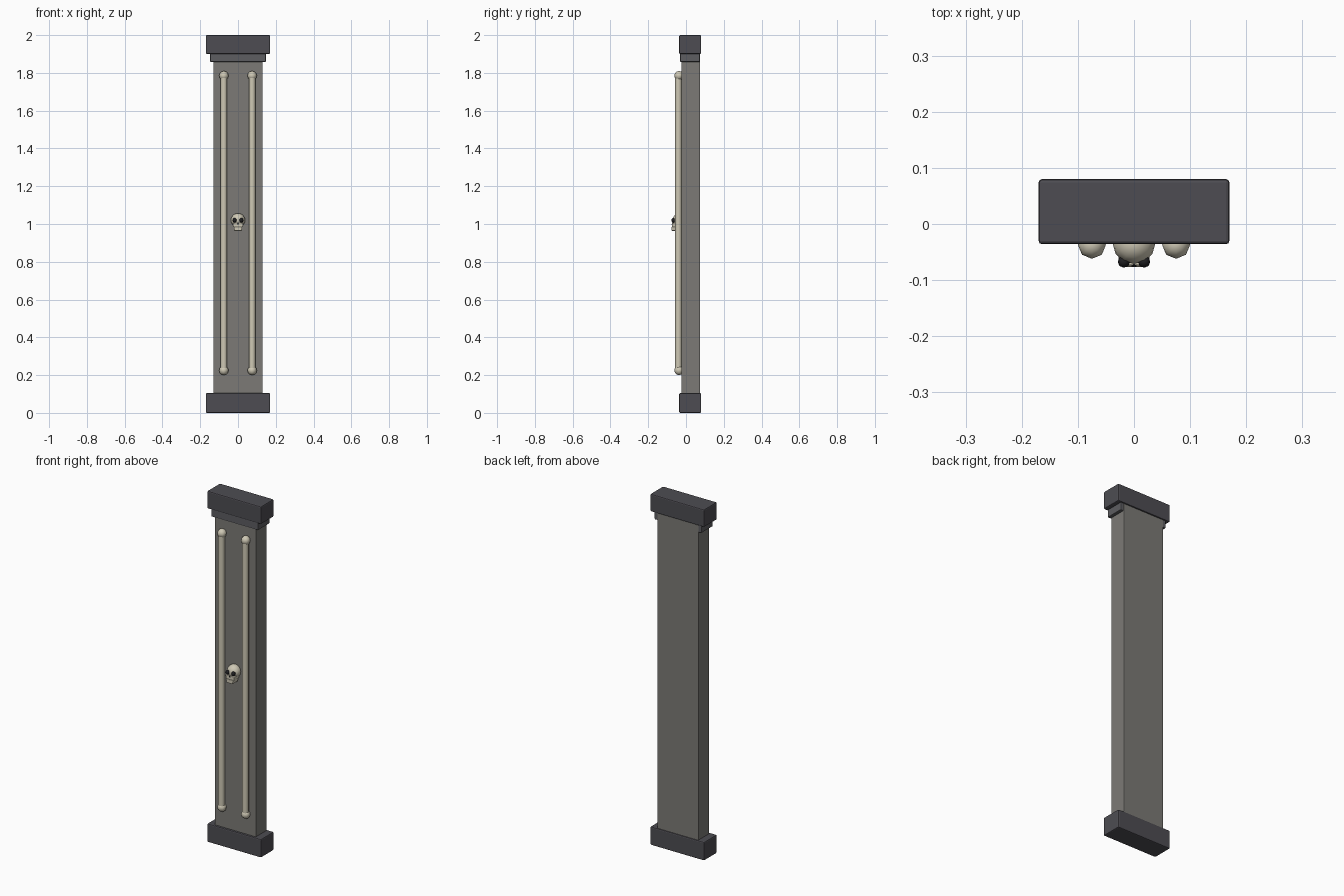
import bpy
from math import radians

if "Cube" in bpy.data.objects:
    bpy.data.objects.remove(bpy.data.objects["Cube"])


def material(name, rgb):
    m = bpy.data.materials.new(name)
    m.diffuse_color = (*rgb, 1)
    m.use_nodes = True
    m.node_tree.nodes["Principled BSDF"].inputs["Base Color"].default_value = m.diffuse_color
    return m


STONE = material("stone", (0.20, 0.195, 0.18))
DARK = material("dark_stone", (0.075, 0.073, 0.085))
TRIM = material("trim_stone", (0.11, 0.11, 0.12))
BONE = material("bone", (0.62, 0.58, 0.46))
BLACK = material("socket", (0.015, 0.015, 0.017))


def finish(name, mat, smooth=False):
    o = bpy.context.object
    o.name = name
    o.data.materials.append(mat)
    if smooth:
        bpy.ops.object.shade_smooth_by_angle(angle=radians(50))
    return o


def box(name, lo, hi, mat, bevel=0.0, taper=1.0):
    bpy.ops.mesh.primitive_cube_add(size=1)
    o = finish(name, mat)
    for v in o.data.vertices:
        t = taper if v.co.z < 0 else 1
        v.co = [(a + b) / 2 + c * (b - a) * k
                for a, b, c, k in zip(lo, hi, v.co, (t, 1, 1))]
    if bevel:
        b = o.modifiers.new("bevel", 'BEVEL')
        b.width, b.segments = bevel, 2
    return o


def ball(name, loc, scale, mat, seg=8, rings=6):
    bpy.ops.mesh.primitive_uv_sphere_add(segments=seg, ring_count=rings, radius=1,
                                         location=loc)
    bpy.context.object.scale = scale
    return finish(name, mat, True)


# pilaster body
box("shaft", (-0.13, -0.025, 0.09), (0.13, 0.075, 1.9), STONE, 0.003)
box("base", (-0.17, -0.036, 0), (0.17, 0.08, 0.105), DARK, 0.006)
box("capital", (-0.17, -0.036, 1.9), (0.17, 0.08, 2.0), DARK, 0.006)
box("neck_trim", (-0.148, -0.031, 1.858), (0.148, 0.073, 1.905), TRIM, 0.004)

# long bones with knobbed ends
for side, x in (("left", -0.075), ("right", 0.075)):
    bpy.ops.mesh.primitive_cylinder_add(vertices=8, radius=0.018, depth=1.56,
                                        location=(x, -0.04, 1.005))
    finish("bone_" + side, BONE, True)
    for end, z in (("bottom", 0.225), ("top", 1.785)):
        ball(f"bone_knob_{side}_{end}", (x, -0.037, z), (0.025,) * 3, BONE)

# skull ornament
ball("cranium", (0, -0.035, 1.02), (0.038, 0.036, 0.037), BONE, 12, 8)
box("upper_jaw", (-0.028, -0.074, 0.984), (0.028, -0.025, 1.005), BONE, 0.003, 0.9)
box("lower_jaw", (-0.023, -0.077, 0.964), (0.023, -0.03, 0.985), BONE, 0.003, 0.85)
for side, x in (("left", -0.018), ("right", 0.018)):
    ball("eye_socket_" + side, (x, -0.067, 1.02), (0.011, 0.011, 0.012), BLACK)
bpy.ops.mesh.primitive_cone_add(vertices=3, radius1=0.006, radius2=0.001, depth=0.012,
                                location=(0, -0.073, 1.004))
finish("nose_hole", BLACK)
